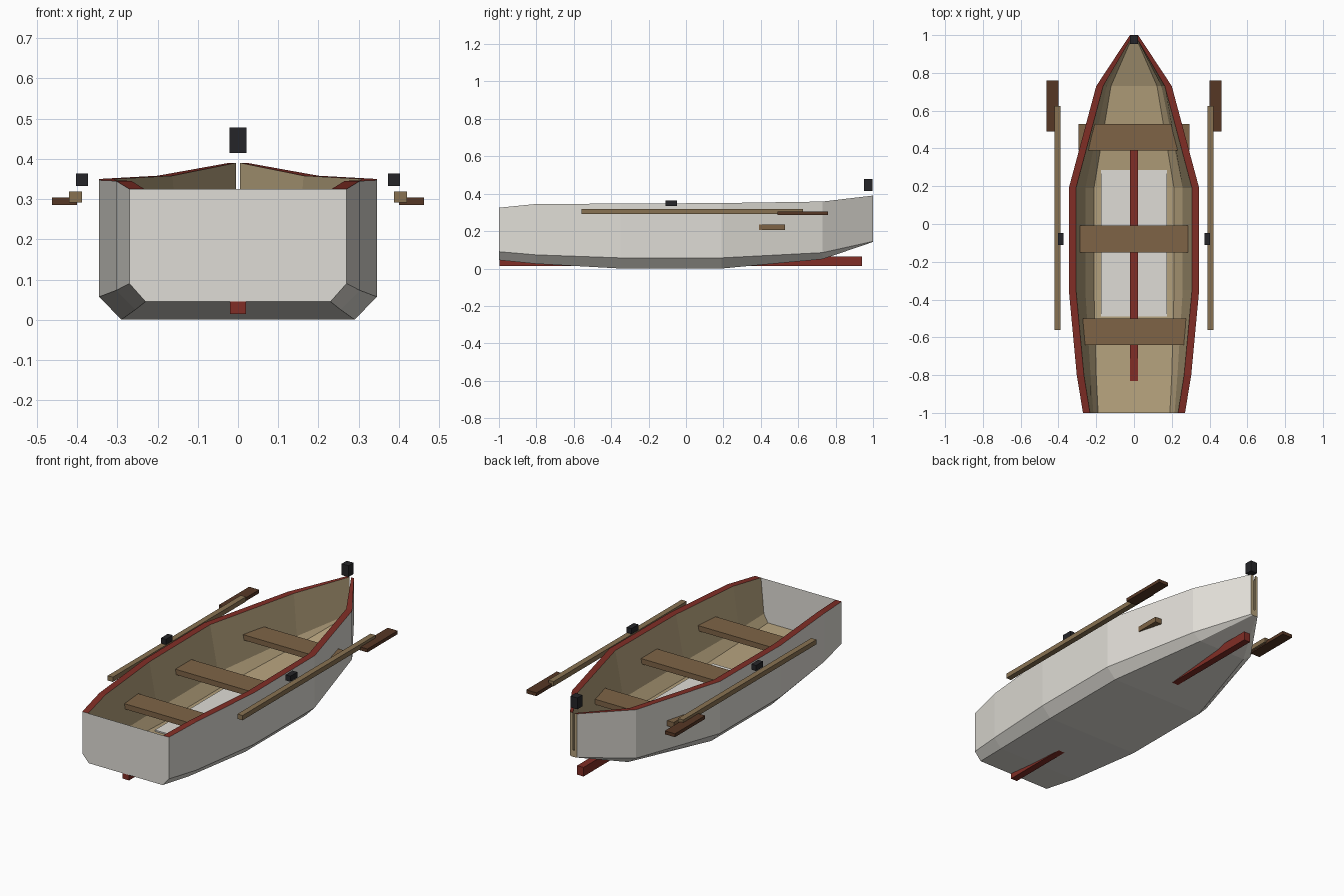
import bpy, bmesh

if "Cube" in bpy.data.objects:
    bpy.data.objects.remove(bpy.data.objects["Cube"])


def material(name, rgb):
    m = bpy.data.materials.new(name)
    m.diffuse_color = (*rgb, 1)
    m.use_nodes = True
    m.node_tree.nodes["Principled BSDF"].inputs["Base Color"].default_value = m.diffuse_color
    return m


WHITE = material("off white paint", (0.74, 0.72, 0.67))
TAN = material("tan lining", (0.45, 0.35, 0.20))
RED = material("dark red paint", (0.22, 0.027, 0.019))
BROWN = material("seat brown", (0.21, 0.127, 0.061))
SHAFT = material("oar shaft wood", (0.25, 0.17, 0.085))
BLADE = material("oar blade wood", (0.093, 0.038, 0.018))
BLACK = material("black metal", (0.018, 0.018, 0.021))


def finish(name, bm, mats):
    me = bpy.data.meshes.new(name)
    bm.to_mesh(me)
    bm.free()
    for m in mats:
        me.materials.append(m)
    ob = bpy.data.objects.new(name, me)
    bpy.context.collection.objects.link(ob)
    return ob


def box(name, x, y, z, mat):
    """Box from (min, max) ranges."""
    bm = bmesh.new()
    bmesh.ops.create_cube(bm, size=1)
    for v in bm.verts:
        for i, (lo, hi) in enumerate((x, y, z)):
            v.co[i] = hi if v.co[i] > 0 else lo
    return finish(name, bm, [mat])


def pair(name, x, y, z, mat):
    box("left_" + name, (-x[1], -x[0]), y, z, mat)
    box("right_" + name, x, y, z, mat)


# Hull stations: y, half width, rim z, chine z, bottom half width, bottom z,
# inner rim, inner chine and inner floor half widths
stations = [
    (-1.00, 0.270, 0.325, 0.090, 0.230, 0.045, 0.233, 0.215, 0.190),
    (-0.80, 0.303, 0.345, 0.073, 0.255, 0.025, 0.265, 0.230, 0.200),
    (-0.35, 0.345, 0.347, 0.057, 0.290, 0.000, 0.307, 0.258, 0.212),
    (0.19, 0.345, 0.350, 0.057, 0.290, 0.000, 0.307, 0.258, 0.212),
    (0.73, 0.200, 0.358, 0.085, 0.150, 0.050, 0.163, 0.145, 0.122),
    (1.00, 0.022, 0.390, 0.145, 0.012, 0.142, 0.005, 0.005, 0.004),
]
FLOOR = 0.037  # thickness of hull bottom

bm = bmesh.new()
rings = []
for y, w, rz, cz, bw, bz, ir, ic, fw in stations:
    half = [(fw, bz + FLOOR), (ic, cz + FLOOR), (ir, rz), (w, rz), (w, cz), (bw, bz)]
    pts = half + [(-x, z) for x, z in reversed(half)]
    rings.append([bm.verts.new((x, y, z)) for x, z in pts])
# ring segment colours: lining, rim, outer skin
slots = [1, 1, 2, 0, 0, 0, 0, 0, 2, 1, 1, 1]
for a, b in zip(rings, rings[1:]):
    for i in range(12):
        j = (i + 1) % 12
        f = bm.faces.new((a[i], b[i], b[j], a[j]))
        f.material_index = slots[i]
# open slit bow with a lining coloured end
f = bm.faces.new(rings[-1])
f.material_index = 1
bmesh.ops.recalc_face_normals(bm, faces=bm.faces[:])
# flat stern board
bm.faces.new([rings[0][i] for i in (3, 4, 5, 6, 7, 8)])
finish("hull", bm, [WHITE, TAN, RED])

# Keel beam, showing inside and under the hull
box("keel", (-0.02, 0.02), (-0.998, 0.94), (0.014, 0.065), RED)

# Pale floor panel
box("floor_panel", (-0.175, 0.175), (-0.49, 0.285), (0.03, 0.052), WHITE)

# Three bench seats
for name, y0, y1, w in (("stern_seat", -0.64, -0.50, 0.295),
                        ("middle_seat", -0.15, -0.007, 0.31),
                        ("bow_seat", 0.39, 0.53, 0.295)):
    box(name, (-w, w), (y0, y1), (0.205, 0.235), BROWN)

# Oars and their locks
pair("oar_shaft", (0.388, 0.42), (-0.56, 0.625), (0.292, 0.319), SHAFT)
pair("oar_blade", (0.40, 0.463), (0.49, 0.76), (0.285, 0.304), BLADE)
pair("oar_lock", (0.373, 0.403), (-0.11, -0.048), (0.333, 0.364), BLACK)

# Bow lamp block
box("bow_lamp", (-0.021, 0.021), (0.953, 0.997), (0.414, 0.478), BLACK)
